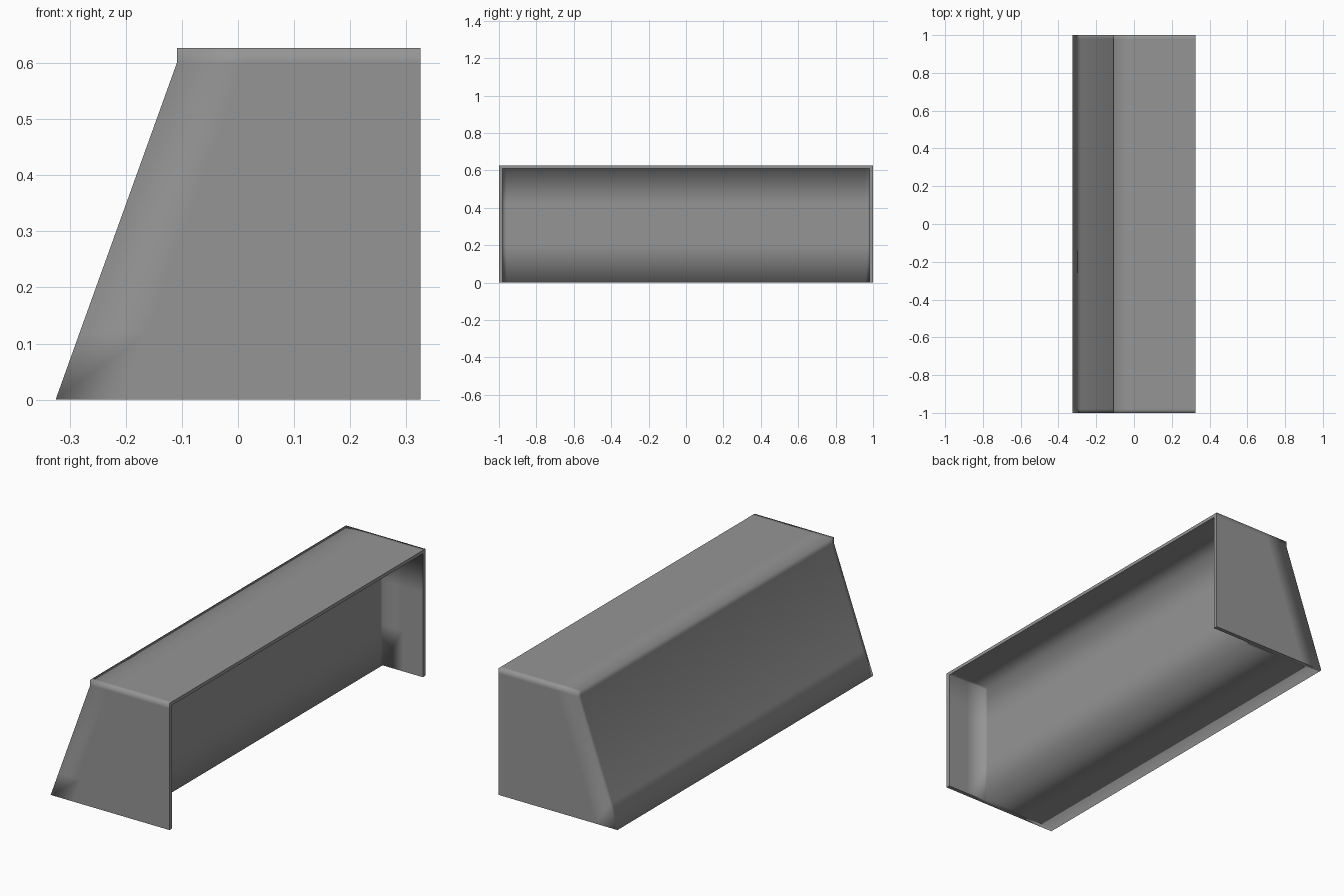
import bpy
import bmesh

if "Cube" in bpy.data.objects:
    bpy.data.objects.remove(bpy.data.objects["Cube"])

XR = 0.325  # open right-hand side
bm = bmesh.new()


def shell(rows, xs_in, ys, flip):
    """U-shaped wall rows (z, back x) with a grid lid on the last row."""
    loops = []
    for z, x in rows:
        pts = [(XR, ys[0]), (x + xs_in, ys[0])]
        pts += [(x, y) for y in ys]
        pts += [(x + xs_in, ys[-1]), (XR, ys[-1])]
        loops.append([bm.verts.new((px, py, z)) for px, py in pts])
    faces = []
    for a, b in zip(loops, loops[1:]):
        for i in range(len(a) - 1):
            faces.append([a[i + 1], a[i], b[i], b[i + 1]])
    # lid: columns along x, one per y line
    top, z, x = loops[-1], rows[-1][0], rows[-1][1]
    cols = [[top[2], top[1], top[0]]]
    for i in range(1, len(ys) - 1):
        cols.append([top[2 + i]] + [bm.verts.new((px, ys[i], z)) for px in (x + xs_in, XR)])
    cols.append([top[-3], top[-2], top[-1]])
    for a, b in zip(cols, cols[1:]):
        for i in range(2):
            faces.append([a[i], a[i + 1], b[i + 1], b[i]])
    for f in faces:
        bm.faces.new(f if not flip else f[::-1])
    # open rim: bottom U, then the upright and lid edge on the open side
    side = [l[0] for l in loops] + [c[2] for c in cols[1:-1]] + [l[-1] for l in reversed(loops)]
    return loops[0], side


# outer skin with a sloped back and small upright lip under the lid
outer = shell([(0, -0.325), (0.12, -0.282), (0.6, -0.109), (0.627, -0.109)],
              0.12, [-1, -0.98, 0.98, 1], False)
# shallow recess with an upright back wall
inner = shell([(0, 0.105), (0.2, 0.105), (0.42, 0.105), (0.61, 0.105)],
              0.11, [-0.98, -0.96, 0.96, 0.98], True)

# underside and open-side rim joining both skins
for o, i in zip(outer, inner):
    for k in range(len(o) - 1):
        bm.faces.new([o[k], o[k + 1], i[k + 1], i[k]])
bmesh.ops.recalc_face_normals(bm, faces=bm.faces)
for f in bm.faces:
    f.smooth = True
for e in bm.edges:  # crisp open-side and bottom end edges
    a, b = (v.co for v in e.verts)
    rim = abs(a.x - XR) < 1e-5 and abs(b.x - XR) < 1e-5
    foot = a.z + b.z < 1e-5 and abs(a.y) > 0.97 and abs(a.y - b.y) < 1e-5
    if rim or foot:
        e.smooth = False

mesh = bpy.data.meshes.new("cover_shell")
bm.to_mesh(mesh)
bm.free()
mat = bpy.data.materials.new("dark_grey")
mat.diffuse_color = (0.3, 0.3, 0.3, 1)
mat.use_nodes = True
mat.node_tree.nodes["Principled BSDF"].inputs["Base Color"].default_value = mat.diffuse_color
mesh.materials.append(mat)
bpy.context.collection.objects.link(bpy.data.objects.new("cover_shell", mesh))
